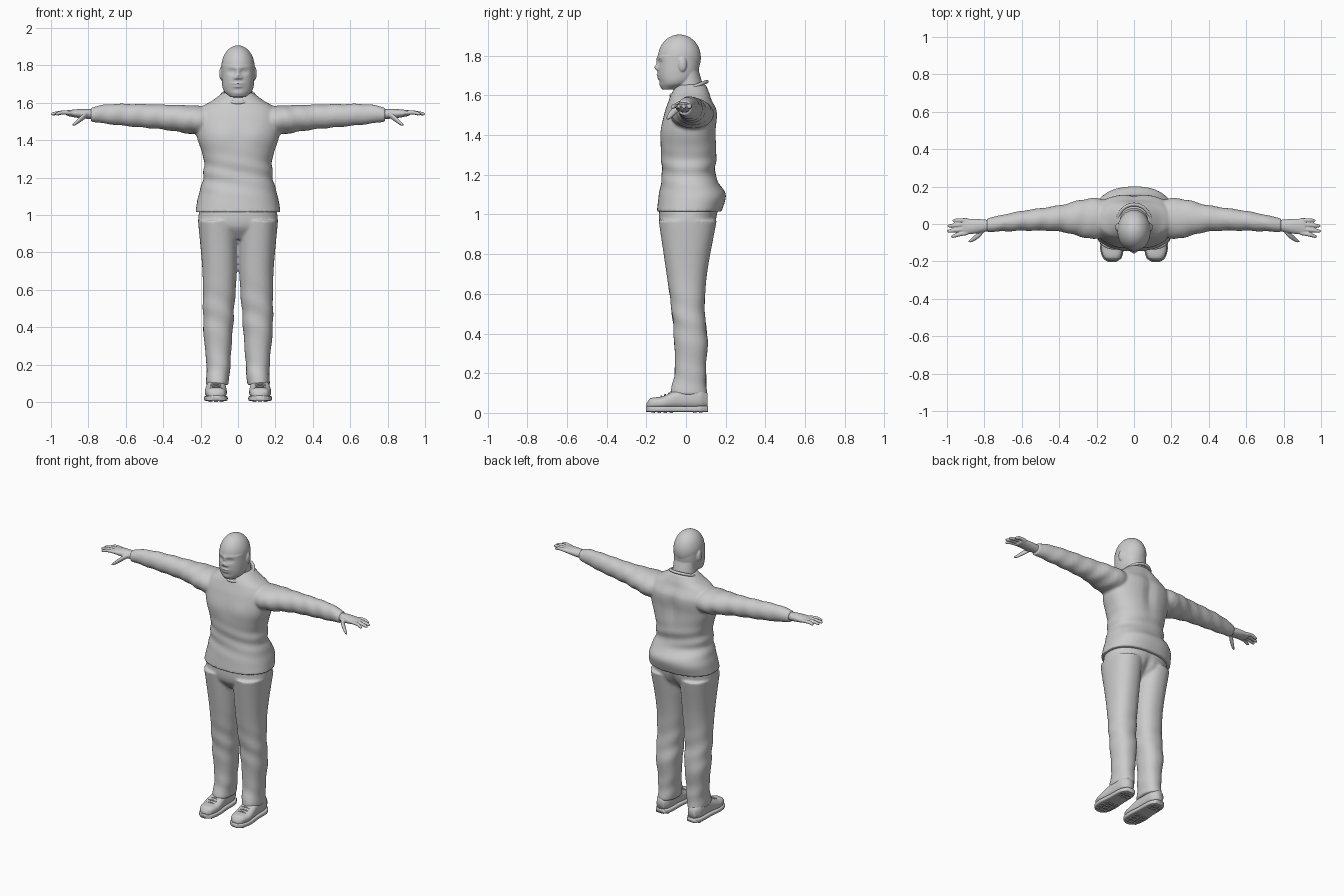
import bpy, bmesh, math
from mathutils import Matrix

cube = bpy.data.objects.get("Cube")
if cube:
    bpy.data.objects.remove(cube, do_unlink=True)

grey_value = (0.6, 0.6, 0.6, 1)
grey = bpy.data.materials.new("plain grey")
grey.use_nodes = True
grey.diffuse_color = grey_value
grey.node_tree.nodes["Principled BSDF"].inputs["Base Color"].default_value = grey_value

LEFT, RIGHT = 1, -1
BOTH = (LEFT, RIGHT)


def resample(sections, steps):
    """Smoothly fill in rows between the given cross-sections."""
    last = len(sections) - 1

    def slope(index, column):
        before, after = sections[max(index - 1, 0)], sections[min(index + 1, last)]
        return (after[column] - before[column]) / (after[0] - before[0])

    rows = []
    for index in range(last):
        start, end = sections[index], sections[index + 1]
        span = end[0] - start[0]
        for step in range(steps):
            u = step / steps
            ease = u * u * (3 - 2 * u)
            row = [start[0] + span * u]
            for column in range(1, len(start)):
                row.append(start[column] * (1 - ease) + end[column] * ease
                           + span * slope(index, column) * u * (1 - u) ** 2
                           - span * slope(index + 1, column) * u * u * (1 - u))
            rows.append(row)
    rows.append(sections[last])
    return rows


def loft(bm, axis, sections, power=2, sides=(LEFT,), segments=48, steps=8):
    """Skin sections (position, a_min, a_max, b_min, b_max) along one axis."""
    across, up = [k for k in range(3) if k != axis]

    def rounded(value):
        return math.copysign(abs(value) ** (2 / power), value)

    for side in sides:
        rings = []
        for position, a_min, a_max, b_min, b_max in resample(sections, steps):
            ring = []
            for j in range(segments):
                angle = math.tau * j / segments
                co = [position] * 3
                co[across] = (a_min + a_max + (a_max - a_min) * rounded(math.cos(angle))) / 2
                co[up] = (b_min + b_max + (b_max - b_min) * rounded(math.sin(angle))) / 2
                co[0] *= side
                ring.append(bm.verts.new(co))
            rings.append(ring)
        for low, high in zip(rings, rings[1:]):
            for j in range(segments):
                bm.faces.new((low[j - 1], low[j], high[j], high[j - 1]))
        bm.faces.new(rings[0])
        bm.faces.new(rings[-1])


def centred(rows):
    """Turn half widths into sections centred on x = 0."""
    return [(position, -half, half, front, back) for position, half, front, back in rows]


def rod(points):
    """Turn (x, y, z, radius) points into round sections."""
    return [(x, y - r, y + r, z - r, z + r) for x, y, z, r in points]


def ellipsoid(bm, centre, radii):
    bmesh.ops.create_uvsphere(bm, u_segments=64, v_segments=48, radius=1,
                              matrix=Matrix.LocRotScale(centre, None, radii))


def bell(value, centre, width):
    return math.exp(-((value - centre) / width) ** 2)


def finish(bm, name, voxel=0, smooth=True):
    """Make the object; a voxel size fuses its overlapping pieces."""
    bmesh.ops.recalc_face_normals(bm, faces=bm.faces)
    mesh = bpy.data.meshes.new(name)
    bm.to_mesh(mesh)
    bm.free()
    mesh.materials.append(grey)
    mesh.polygons.foreach_set("use_smooth", [smooth] * len(mesh.polygons))
    ob = bpy.data.objects.new(name, mesh)
    bpy.context.collection.objects.link(ob)
    if voxel:
        fuse = ob.modifiers.new("fuse", 'REMESH')
        fuse.mode = 'VOXEL'
        fuse.voxel_size = voxel
        fuse.use_smooth_shade = True
        relax = ob.modifiers.new("relax", 'SMOOTH')
        relax.iterations = 3


# Head: skull, jaw, face relief, neck and ears
bm = bmesh.new()
ellipsoid(bm, (0, -.033, 1.79), (.089, .108, .117))
loft(bm, 2, centred([(1.63, .04, -.12, -.05), (1.66, .074, -.13, .02),
                     (1.71, .086, -.14, .06), (1.8, .088, -.14, .07)]), power=2.2, segments=96)
brow, socket, eyeball = (0, 1.787, .05, .01, .005), (.034, 1.766, .018, .012, -.012), (.034, 1.764, .01, .006, .007)
bridge, nose_tip, nostril = (0, 1.76, .01, .025, .01), (0, 1.739, .014, .01, .017), (.016, 1.733, .008, .008, .009)
upper_lip, lower_lip, chin = (0, 1.703, .026, .006, .01), (0, 1.687, .023, .006, .01), (0, 1.65, .03, .014, .006)
relief = (brow, socket, eyeball, bridge, nose_tip, nostril, upper_lip, lower_lip, chin)
for v in bm.verts:
    if v.co.y < -.05:
        v.co.y -= sum(push * bell(abs(v.co.x), x, width) * bell(v.co.z, z, height)
                      for x, z, width, height, push in relief)
loft(bm, 2, centred([(1.56, .09, -.06, .1), (1.65, .076, -.055, .085), (1.74, .07, -.03, .06)]))
for side in BOTH:
    ellipsoid(bm, (side * .088, -.018, 1.757), (.012, .021, .037))
finish(bm, "head", voxel=.004)

# Sweater: torso and sleeves, then creases
bm = bmesh.new()
loft(bm, 2, centred([
    (1.015, .228, -.147, .18), (1.1, .213, -.137, .2), (1.19, .188, -.122, .15),
    (1.3, .184, -.126, .155), (1.42, .22, -.126, .153), (1.52, .224, -.106, .158),
    (1.58, .19, -.085, .13), (1.61, .14, -.073, .12), (1.655, .08, -.045, .1)]),
    power=2.35, segments=64)
loft(bm, 0, [(.13, -.06, .12, 1.43, 1.58), (.22, -.08, .14, 1.43, 1.585), (.4, -.04, .1, 1.457, 1.59),
             (.6, -.036, .07, 1.476, 1.594), (.7, -.04, .05, 1.487, 1.592),
             (.787, -.042, .03, 1.5, 1.575)], sides=BOTH)
for v in bm.verts:
    x, y, z = v.co
    if abs(x) > .24:
        swell = 1 + .03 * math.sin(62 * abs(x) + 28 * z + 20 * y)
        v.co.y = .02 + (y - .02) * swell
        v.co.z = 1.535 + (z - 1.535) * swell
    else:
        swell = 1 + .022 * bell(z, 1.22, .09) * math.sin(75 * z + 16 * x)
        v.co.x, v.co.y = x * swell, y * swell
    if y > 0:
        v.co.y -= .014 * bell(x, 0, .035) * bell(z, 1.45, .12)
    else:
        v.co.y -= .006 * bell(abs(x), .09, .06) * bell(z, 1.42, .06)
finish(bm, "sweater", voxel=.008)

# Collar band, tilted up at the back
bpy.ops.mesh.primitive_torus_add(location=(0, .015, 1.635), rotation=(math.radians(21), 0, 0),
                                 major_radius=.087, minor_radius=.009)
collar = bpy.context.object
collar.name = "collar"
collar.scale.y = 1.1
collar.data.materials.append(grey)
bpy.ops.object.shade_smooth()

# Trousers: hips and two legs, then creases and seat
bm = bmesh.new()
loft(bm, 2, centred([(.87, .12, -.08, .07), (.94, .205, -.13, .14), (1.05, .205, -.135, .167)]), power=2.3)
loft(bm, 2, [(.09, .05, .17, -.08, .107), (.22, .04, .17, -.056, .1), (.36, .03, .184, -.06, .11),
             (.5, .02, .187, -.07, .094), (.7, .006, .19, -.098, .106), (.97, 0, .214, -.138, .155)],
     power=2.25, sides=BOTH)
for v in bm.verts:
    x, y, z = v.co
    if z < .85:
        middle = math.copysign(.11, x)
        crumple = bell(z, .47, .12) + bell(z, .17, .08)
        swell = 1 + .035 * crumple * math.sin(48 * z + 22 * x + 14 * y)
        v.co.x, v.co.y = middle + (x - middle) * swell, .02 + (y - .02) * swell
    elif y > 0:
        v.co.y -= .02 * bell(x, 0, .025) * bell(z, .93, .06)
finish(bm, "trousers", voxel=.008)

# Hands: palm, four fingers fanned by rule, thumb
bm = bmesh.new()
loft(bm, 0, [(.76, -.033, .02, 1.512, 1.565), (.84, -.05, .027, 1.517, 1.567),
             (.915, -.058, .028, 1.53, 1.56)], sides=BOTH)
for finger in range(4):
    base, tip = -.048 + .023 * finger, -.066 + .028 * finger
    reach = 1 - .012 * (finger - 1.4) ** 2
    loft(bm, 0, rod([(.89, base, 1.546, .011), (.94, (base + tip) / 2, 1.548, .011),
                     (reach - .008, tip, 1.541, .009), (reach + .002, tip, 1.54, .004)]),
         sides=BOTH, segments=16)
loft(bm, 0, rod([(.8, -.03, 1.54, .012), (.83, -.058, 1.522, .017),
                 (.87, -.087, 1.49, .011), (.885, -.094, 1.482, .004)]), sides=BOTH, segments=16)
finish(bm, "hands", voxel=.004)

# Shoes: uppers, with soles that follow the same outline
outline = [(-.198, .1, .135, .02, .05), (-.18, .073, .16, .02, .073), (-.12, .06, .177, .02, .083),
           (-.03, .065, .17, .02, .122), (.07, .07, .165, .02, .127), (.108, .09, .145, .03, .1)]
bm = bmesh.new()
loft(bm, 1, outline, power=2.5, sides=BOTH)
finish(bm, "shoe_uppers")

bm = bmesh.new()
rim = .005
loft(bm, 1, [(y * 1.02, inner - rim, outer + rim, rim, .034) for y, inner, outer, _, _ in outline],
     power=5, sides=BOTH)
finish(bm, "shoe_soles")

bm = bmesh.new()
for row in (0, 1, 2, 3, 7, 8):
    for column in BOTH + (0,):
        for side in BOTH:
            place = (side * (.118 + .03 * column), -.165 + .03 * row, .006)
            bmesh.ops.create_cube(bm, size=1, matrix=Matrix.LocRotScale(place, None, (.022, .018, .012)))
finish(bm, "shoe_treads", smooth=False)

bm = bmesh.new()
for row in range(3):
    y, z = -.125 + .02 * row, .083 + .008 * row
    loft(bm, 0, rod([(.09, y, z - .006, .004), (.118, y, z, .005), (.146, y, z - .006, .004)]),
         sides=BOTH, segments=8)
finish(bm, "laces")
